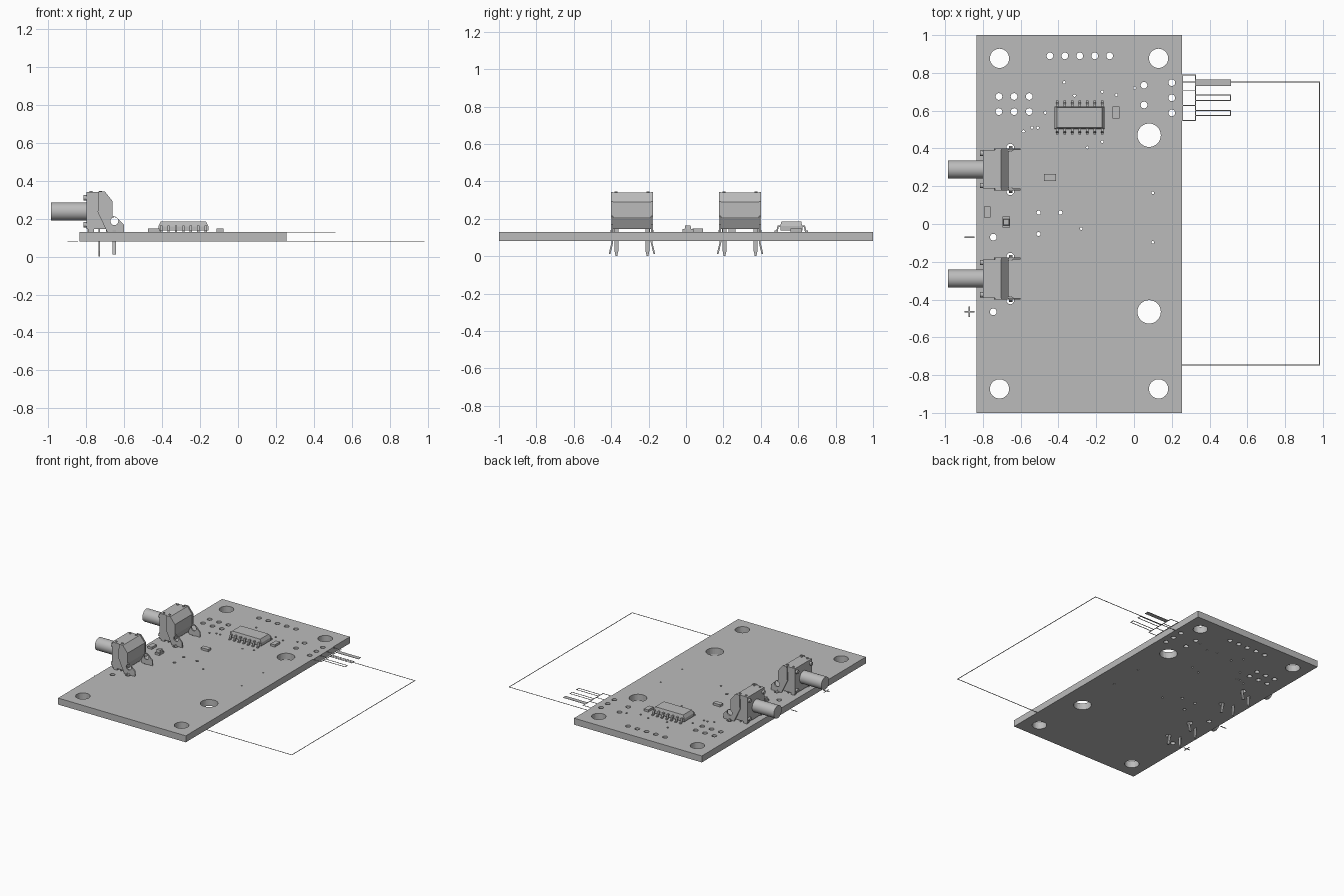
import bpy, bmesh
from math import cos, sin, pi
from mathutils import Matrix, Vector

old = bpy.data.objects.get("Cube")
if old:
    bpy.data.objects.remove(old, do_unlink=True)

# One plain grey for the whole assembly
grey = bpy.data.materials.new("plain_grey")
grey.use_nodes = True
grey.diffuse_color = (0.5, 0.5, 0.5, 1)
grey.node_tree.nodes["Principled BSDF"].inputs["Base Color"].default_value = grey.diffuse_color

UPRIGHT = Matrix.Rotation(pi / 2, 4, 'X')      # profile drawn in x and z
TOP, BOTTOM = 0.13, 0.08                       # board faces


def add_mesh(name, mesh):
    mesh.materials.clear()
    mesh.materials.append(grey)
    ob = bpy.data.objects.new(name, mesh)
    bpy.context.collection.objects.link(ob)
    return ob


def circle(x, y, r, n=16):
    return [(x + r * cos(2 * pi * i / n), y + r * sin(2 * pi * i / n)) for i in range(n)]


def rectangle(x0, y0, x1, y1):
    return [(x0, y0), (x1, y0), (x1, y1), (x0, y1)]


def slab(name, loops, thickness, matrix):
    """Extrude an outline (first loop) with holes (other loops)."""
    curve = bpy.data.curves.new(name, 'CURVE')
    curve.dimensions = '2D'
    curve.fill_mode = 'BOTH'
    curve.extrude = thickness / 2
    for loop in loops:
        spline = curve.splines.new('POLY')
        spline.points.add(len(loop) - 1)
        for point, (x, y) in zip(spline.points, loop):
            point.co = (x, y, 0, 1)
        spline.use_cyclic_u = True
    temp = bpy.data.objects.new(name + "_curve", curve)
    bpy.context.collection.objects.link(temp)
    graph = bpy.context.evaluated_depsgraph_get()
    mesh = bpy.data.meshes.new_from_object(temp.evaluated_get(graph))
    bpy.data.objects.remove(temp, do_unlink=True)
    bm = bmesh.new()
    bm.from_mesh(mesh)
    bmesh.ops.remove_doubles(bm, verts=bm.verts, dist=1e-5)
    bmesh.ops.recalc_face_normals(bm, faces=bm.faces)
    bmesh.ops.transform(bm, matrix=matrix, verts=bm.verts)
    for f in bm.faces:
        f.smooth = False
    bm.to_mesh(mesh)
    bm.free()
    return add_mesh(name, mesh)


def upright(name, loops, thickness, y):
    return slab(name, loops, thickness, Matrix.Translation((0, y, 0)) @ UPRIGHT)


def box(name, low, high, taper=1.0):
    """Box between two corners; taper shrinks its top face."""
    low, high = Vector(low), Vector(high)
    mid, size = (low + high) / 2, high - low
    bm = bmesh.new()
    bmesh.ops.create_cube(bm, size=1)
    for v in bm.verts:
        k = taper if v.co.z > 0 else 1
        v.co = mid + Vector((v.co.x * size.x * k, v.co.y * size.y * k, v.co.z * size.z))
    mesh = bpy.data.meshes.new(name)
    bm.to_mesh(mesh)
    bm.free()
    return add_mesh(name, mesh)


def block(name, x, y, width, depth, z0, z1, taper=1.0):
    return box(name, (x - width / 2, y - depth / 2, z0), (x + width / 2, y + depth / 2, z1), taper)


def cylinder(name, centre, r, length, axis='Z', n=32):
    turn = Matrix.Rotation(pi / 2, 4, 'Y') if axis == 'X' else Matrix()
    bm = bmesh.new()
    bmesh.ops.create_cone(bm, cap_ends=True, segments=n, radius1=r, radius2=r, depth=length,
                          matrix=Matrix.Translation(centre) @ turn)
    for f in bm.faces:
        f.smooth = len(f.verts) == 4
    mesh = bpy.data.meshes.new(name)
    bm.to_mesh(mesh)
    bm.free()
    return add_mesh(name, mesh)


def line(name, x0, y0, x1, y1, z, w=0.005):
    """Thin printed line parallel to an axis."""
    return box(name, (x0 - w / 2, y0 - w / 2, z), (x1 + w / 2, y1 + w / 2, z + 0.002))


def frame(name, x0, y0, x1, y1, z):
    for y in (y0, y1):
        line(name, x0, y, x1, y, z)
    for x in (x0, x1):
        line(name, x, y0, x, y1, z)


# Circuit board with mounting holes, pin holes and vias
mounts = [(x, y) for x in (-0.712, 0.13) for y in (-0.873, 0.877)]
pin_holes = [(-0.445 + 0.079 * i, 0.89) for i in range(5)]
pin_holes += [(-0.715 + 0.08 * i, y) for i in range(3) for y in (0.595, 0.675)]
pin_holes += [(0.2, 0.588 + 0.08 * i) for i in range(3)]
pin_holes += [(-0.745, -0.07), (-0.745, -0.465), (0.053, 0.735), (0.053, 0.63)]
leg_holes = [(-0.655, s * 0.289 + t * 0.116) for s in (-1, 1) for t in (-1, 1)]
small_holes = [(-0.505, 0.06), (-0.39, 0.06), (-0.505, -0.053)]
vias = [(-0.37, 0.75), (-0.315, 0.68), (-0.168, 0.7), (-0.093, 0.683), (0.003, 0.72),
        (-0.47, 0.59), (-0.585, 0.49), (-0.54, 0.51), (-0.51, 0.51), (-0.168, 0.435),
        (-0.247, 0.405), (0.1, 0.165), (0.1, -0.097), (-0.28, -0.025)]
loops = [rectangle(-0.835, -1, 0.255, 1)]
loops += [circle(x, y, 0.051, 32) for x, y in mounts]
loops += [circle(0.08, y, 0.062, 32) for y in (-0.465, 0.47)]
for group, radius in ((pin_holes, 0.018), (leg_holes, 0.02), (small_holes, 0.011), (vias, 0.007)):
    loops += [circle(x, y, radius) for x, y in group]
slab("circuit_board", loops, TOP - BOTTOM, Matrix.Translation((0, 0, (TOP + BOTTOM) / 2)))

# Two right-angle push switches on the edge
body = [(-0.8, 0.145), (-0.8, 0.34), (-0.705, 0.34), (-0.665, 0.29), (-0.665, 0.21), (-0.7, 0.145)]
bracket = [(-0.74, 0.235), (-0.735, 0.343), (-0.702, 0.343), (-0.662, 0.293), (-0.662, 0.215),
           (-0.64, 0.208), (-0.6, 0.168), (-0.6, TOP), (-0.69, TOP)]
contact = [(-0.011, 0.145), (-0.011, 0.03), (-0.004, 0), (0.004, 0), (0.011, 0.03), (0.011, 0.145)]
for y in (-0.289, 0.289):
    upright("switch_body", [body], 0.204, y)
    cylinder("switch_plunger", (-0.887, y, 0.238), 0.048, 0.196, 'X')
    for side in (-1, 1):
        upright("switch_bracket", [bracket, circle(-0.652, 0.187, 0.021)], 0.01, y + side * 0.107)
        for z in (0.168, 0.31):
            cylinder("switch_rivet", (-0.803, y + side * 0.085, z), 0.014, 0.022, 'X', 12)
        for x in (-0.775, -0.725):
            cylinder("switch_peg", (x, y + side * 0.085, 0.341), 0.008, 0.01, 'Z', 12)
        block("switch_foot", -0.775, y + side * 0.085, 0.03, 0.025, TOP, 0.146)
        # Pointed contact, thin along x
        slab("switch_contact", [contact], 0.007,
             Matrix.Translation((-0.732, y + side * 0.083, 0))
             @ Matrix.Rotation(pi / 2, 4, 'Z') @ UPRIGHT)
        # Kinked snap leg, thin along y
        kink = [(0.107, 0.14), (0.1, 0.075), (0.106, 0.05), (0.115, 0.012)]
        leg = [(side * a, z) for a, z in kink] + [(side * (a + 0.009), z) for a, z in reversed(kink)]
        slab("switch_snap_leg", [leg], 0.02,
             Matrix.Translation((-0.653, y, 0)) @ Matrix.Rotation(pi / 2, 4, 'Z') @ UPRIGHT)

# Integrated circuit with gull-wing leads
block("chip_lower", -0.288, 0.563, 0.265, 0.118, 0.137, 0.16)
block("chip_upper", -0.288, 0.563, 0.265, 0.118, 0.16, 0.185, 0.9)
lead = [(0.055, 0.165), (0.073, 0.165), (0.08, 0.138), (0.09, 0.138),
        (0.09, TOP), (0.073, TOP), (0.067, 0.157), (0.055, 0.157)]
for side in (-1, 1):
    for i in range(7):
        slab("chip_lead", [[(side * a, z) for a, z in lead]], 0.013,
             Matrix.Translation((-0.406 + 0.0395 * i, 0.563, 0))
             @ Matrix.Rotation(pi / 2, 4, 'Z') @ UPRIGHT)

# Small surface-mounted parts
for x, y, width, depth in ((-0.095, 0.59, 0.036, 0.062), (-0.445, 0.246, 0.062, 0.036),
                           (-0.777, 0.063, 0.036, 0.058)):
    block("chip_resistor", x, y, width, depth, TOP, 0.147)
block("indicator_base", -0.676, 0.01, 0.038, 0.058, TOP, 0.145)
block("indicator_lens", -0.676, 0.01, 0.034, 0.034, 0.145, 0.165, 0.85)

# Printed header drawing beside the board
for i in range(3):
    y = 0.588 + 0.08 * i
    frame("header_cell_outline", 0.257, y - 0.04, 0.325, y + 0.04, TOP - 0.002)
    frame("header_pin_outline", 0.325, y - 0.014, 0.512, y + 0.014, TOP - 0.002)
box("header_first_pin", (0.325, 0.734, TOP - 0.002), (0.512, 0.762, TOP))

# Outline of the overhanging part, level with the underside
for y in (-0.747, 0.752):
    line("overhang_outline_side", 0.255, y, 0.982, y, BOTTOM)
line("overhang_outline_end", 0.982, -0.747, 0.982, 0.752, BOTTOM)

# Polarity marks
for y in (-0.07, -0.465):
    line("polarity_bar", -0.895, y, -0.848, y, BOTTOM, 0.007)
line("polarity_cross_bar", -0.872, -0.49, -0.872, -0.44, BOTTOM, 0.007)
